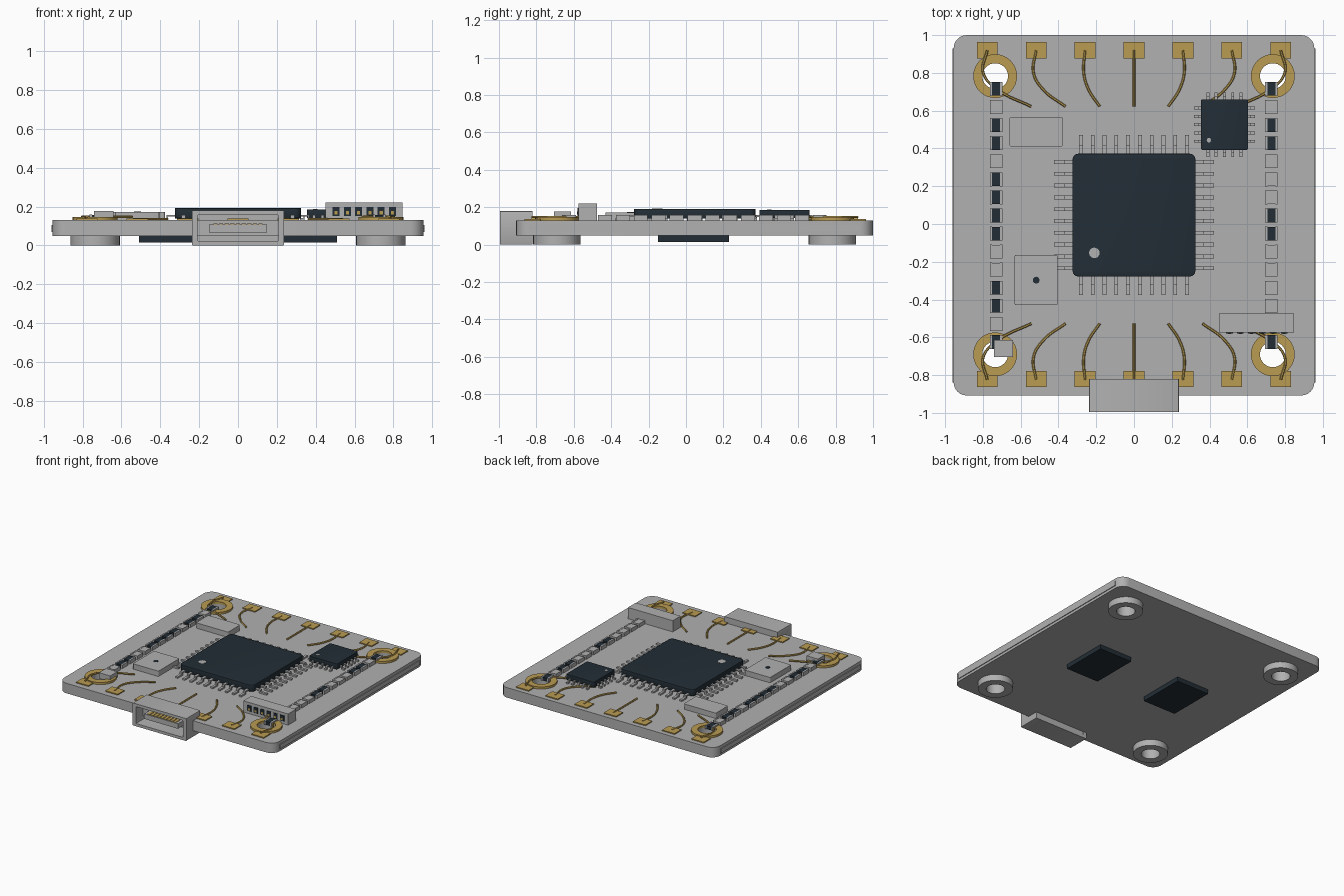
import bpy, bmesh, math
from mathutils import Matrix

old = bpy.data.objects.get("Cube")
if old:
    bpy.data.objects.remove(old, do_unlink=True)


def material(name, rgb):
    m = bpy.data.materials.new(name)
    m.use_nodes = True
    m.diffuse_color = (*rgb, 1)
    bsdf = m.node_tree.nodes["Principled BSDF"]
    bsdf.inputs["Base Color"].default_value = (*rgb, 1)
    bsdf.inputs["Roughness"].default_value = 0.6
    return m


GREY = material("light grey", (0.44, 0.44, 0.44))
DARK = material("dark slate", (0.016, 0.027, 0.036))
GOLD = material("gold", (0.49, 0.33, 0.085))


def boxes(name, items, mat):
    """One mesh of boxes, each given as x0, x1, y0, y1, z0, z1."""
    bm = bmesh.new()
    for x0, x1, y0, y1, z0, z1 in items:
        mtx = (Matrix.Translation(((x0 + x1) / 2, (y0 + y1) / 2, (z0 + z1) / 2))
               @ Matrix.Diagonal((x1 - x0, y1 - y0, z1 - z0, 1)))
        bmesh.ops.create_cube(bm, size=1, matrix=mtx)
    me = bpy.data.meshes.new(name)
    bm.to_mesh(me)
    bm.free()
    me.materials.append(mat)
    ob = bpy.data.objects.new(name, me)
    bpy.context.collection.objects.link(ob)
    return ob


def circle(cx, cy, r, n=32):
    return [(cx + r * math.cos(2 * math.pi * i / n),
             cy + r * math.sin(2 * math.pi * i / n)) for i in range(n)]


def rounded(x0, x1, y0, y1, r, n=6):
    pts = []
    corners = [(x1 - r, y1 - r), (x0 + r, y1 - r), (x0 + r, y0 + r), (x1 - r, y0 + r)]
    for k, (cx, cy) in enumerate(corners):
        for i in range(n + 1):
            a = math.pi / 2 * (k + i / n)
            pts.append((cx + r * math.cos(a), cy + r * math.sin(a)))
    return pts


def finish_curve(ob, mat):
    """Turn a curve object into a shaded mesh."""
    bpy.context.collection.objects.link(ob)
    ob.data.materials.append(mat)
    bpy.ops.object.select_all(action='DESELECT')
    ob.select_set(True)
    bpy.context.view_layer.objects.active = ob
    bpy.ops.object.convert(target='MESH')
    ob = bpy.context.view_layer.objects.active
    bpy.ops.object.shade_smooth_by_angle(angle=math.radians(35))
    return ob


def plate(name, outlines, z0, z1, mat, bevel=0):
    """Flat plate from an outline; inner outlines become holes."""
    cu = bpy.data.curves.new(name, 'CURVE')
    cu.dimensions = '2D'
    cu.fill_mode = 'BOTH'
    cu.extrude = (z1 - z0) / 2
    for pts in outlines:
        sp = cu.splines.new('POLY')
        sp.points.add(len(pts) - 1)
        for p, (x, y) in zip(sp.points, pts):
            p.co = (x, y, 0, 1)
        sp.use_cyclic_u = True
    ob = bpy.data.objects.new(name, cu)
    ob.location.z = (z0 + z1) / 2
    ob = finish_curve(ob, mat)
    if bevel:
        bm = bmesh.new()
        bm.from_mesh(ob.data)
        bmesh.ops.remove_doubles(bm, verts=bm.verts, dist=1e-5)
        bm.to_mesh(ob.data)
        bm.free()
        mod = ob.modifiers.new("soft edge", 'BEVEL')
        mod.width, mod.segments = bevel, 2
        mod.angle_limit = math.radians(50)
    return ob


def wire(name, pts, r, mat):
    cu = bpy.data.curves.new(name, 'CURVE')
    cu.dimensions = '3D'
    cu.bevel_depth, cu.bevel_resolution = r, 1
    cu.use_fill_caps = True
    cu.resolution_u = 8
    sp = cu.splines.new('BEZIER')
    sp.bezier_points.add(len(pts) - 1)
    for b, p in zip(sp.bezier_points, pts):
        b.co = p
        b.handle_left_type = b.handle_right_type = 'AUTO'
    return finish_curve(bpy.data.objects.new(name, cu), mat)


# Board with mounting holes and thin side strips
holes = [(sx * 0.735, y) for sx in (-1, 1) for y in (0.783, -0.69)]
plate("board", [rounded(-0.955, 0.955, -0.908, 1.0, 0.07)]
      + [circle(x, y, 0.068) for x, y in holes], 0.05, 0.13, GREY)
boxes("side_strips", [(s * 0.957 - 0.004, s * 0.957 + 0.004, -0.84, 0.93, 0.07, 0.105)
                      for s in (-1, 1)], GREY)

# Standoffs below and gold rings above each hole
for x, y in holes:
    plate("standoff", [circle(x, y, 0.127), circle(x, y, 0.068)], 0, 0.052, GREY)
    plate("hole_ring", [circle(x, y, 0.116), circle(x, y, 0.068)], 0.128, 0.147, GOLD)

# Edge pads and curved traces
pads = [i * 0.259 for i in range(-3, 4)]
boxes("edge_pads", [(x - 0.055, x + 0.055, y - 0.043, y + 0.043, 0.125, 0.138)
                    for x in pads for y in (0.92, -0.82)], GOLD)
for i, x in zip(range(-3, 4), pads):
    dx = i / 3 * 0.777 * 0.3
    z = 0.148 if abs(i) == 3 else 0.136
    path = [(x, 0.92), (x + 0.09 * dx, 0.80), (x - 0.25 * dx, 0.71), (x - dx, 0.622)]
    for side in ("rear", "front"):
        wire(side + "_trace", [(px, py if side == "rear" else 0.095 - py, z)
                               for px, py in path], 0.007, GOLD)


def chip(name, x0, x1, y0, y1, z0, z1, r, reach, n, pitch, w, dot):
    """Square chip with bent pins on all four sides and a marker dot."""
    plate(name + "_body", [rounded(x0, x1, y0, y1, r, 4)], z0, z1, DARK, 0.008)
    cx, cy = (x0 + x1) / 2, (y0 + y1) / 2
    hx, hy = (x1 - x0) / 2, (y1 - y0) / 2
    pins = []
    for i in range(n):
        t = (i - (n - 1) / 2) * pitch
        for s in (-1, 1):
            for a, b, za, zb in ((-0.01, 0.45 * reach, 0.148, 0.158),
                                 (0.35 * reach, 0.45 * reach, 0.13, 0.158),
                                 (0.35 * reach, reach, 0.13, 0.142)):
                u = sorted((cx + s * (hx + a), cx + s * (hx + b)))
                v = sorted((cy + s * (hy + a), cy + s * (hy + b)))
                pins.append((*u, cy + t - w / 2, cy + t + w / 2, za, zb))
                pins.append((cx + t - w / 2, cx + t + w / 2, *v, za, zb))
    boxes(name + "_pins", pins, GREY)
    plate(name + "_marker", [circle(*dot[:2], dot[2], 20)], z1 - 0.002, z1 + 0.002, GREY)


chip("main_chip", -0.325, 0.325, -0.278, 0.372, 0.14, 0.192, 0.03,
     0.098, 10, 0.0625, 0.02, (-0.21, -0.153, 0.028))
chip("small_chip", 0.355, 0.603, 0.392, 0.66, 0.142, 0.185, 0.008,
     0.037, 5, 0.044, 0.015, (0.397, 0.444, 0.012))

# Chips under the board
for s in (-1, 1):
    boxes("underside_chip", [(s * 0.365 - 0.145, s * 0.365 + 0.145, -0.15, 0.23, 0.015, 0.052)], DARK)

# Oscillator, sensor and button
plate("oscillator", [rounded(-0.66, -0.375, 0.41, 0.566, 0.012, 3)], 0.13, 0.173, GREY)
plate("sensor", [rounded(-0.632, -0.405, -0.43, -0.163, 0.008, 3)], 0.13, 0.173, GREY)
plate("sensor_port", [circle(-0.518, -0.297, 0.018, 20)], 0.171, 0.175, DARK)
boxes("button", [(-0.74, -0.64, -0.705, -0.615, 0.13, 0.177)], GREY)

# Two columns of small parts: D has a dark body, L a light one
for cx, pattern in ((-0.73, "DLDDLDDDDLLDDLD"), (0.727, "DLDDLLLDDLLLLLD")):
    bodies, caps = {"D": [], "L": []}, []
    for i, kind in enumerate(pattern):
        y = 0.715 - i * 0.0957
        bodies[kind].append((cx - 0.024, cx + 0.024, y - 0.036, y + 0.036, 0.13, 0.157))
        for s in (-1, 1):
            caps.append((cx + s * 0.027 - 0.006, cx + s * 0.027 + 0.006,
                         y - 0.037, y + 0.037, 0.128, 0.159))
    boxes("dark_small_parts", bodies["D"], DARK)
    boxes("light_small_parts", bodies["L"], GREY)
    boxes("small_part_caps", caps, GREY)

# Pin header with six sockets
boxes("header", [(0.45, 0.847, -0.575, -0.475, 0.13, 0.22)], GREY)
xs = [0.505 + i * 0.058 for i in range(6)]
boxes("header_sockets", [(x - 0.018, x + 0.018, -0.58, -0.572, 0.152, 0.197) for x in xs], DARK)
boxes("header_contacts", [(x - 0.008, x + 0.008, -0.583, -0.578, 0.16, 0.177) for x in xs], GOLD)

# Front port: hollow shell, closed back, tongue with contacts
shell = plate("port_shell", [rounded(-0.238, 0.238, 0, 0.18, 0.006, 2),
                             rounded(-0.208, 0.208, 0.022, 0.157, 0.006, 2)], 0, 0.175, GREY)
shell.rotation_euler.x = math.pi / 2
shell.location = (0, -0.9075, 0)
boxes("port_back", [(-0.215, 0.215, -0.84, -0.822, 0.01, 0.17)], GREY)
boxes("port_tongue", [(-0.15, 0.15, -0.975, -0.9, 0.068, 0.108)], GREY)
boxes("port_contacts", [(x * 0.029 - 0.011, x * 0.029 + 0.011, -0.97, -0.905, 0.106, 0.112)
                        for x in range(-4, 5)], GOLD)
